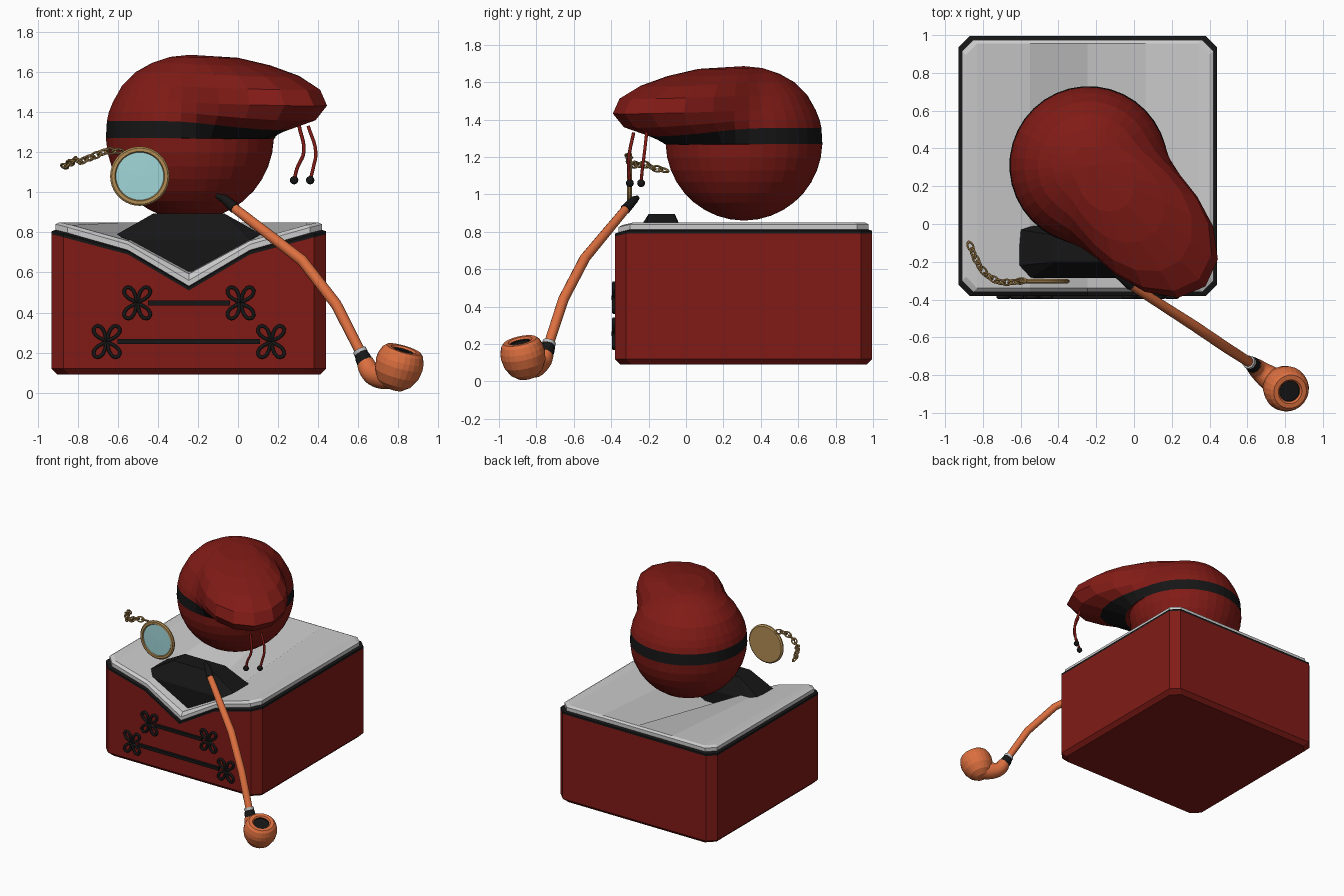
import bpy, bmesh, math
from mathutils import Vector, Quaternion

if "Cube" in bpy.data.objects:
    bpy.data.objects.remove(bpy.data.objects["Cube"])


def material(name, rgb):
    m = bpy.data.materials.new(name)
    m.diffuse_color = (*rgb, 1)
    m.use_nodes = True
    m.node_tree.nodes["Principled BSDF"].inputs["Base Color"].default_value = m.diffuse_color
    return m


RED = material("red", (.22, .011, .008))
BLACK = material("black", (.008, .008, .008))
WOOD = material("orange wood", (.72, .16, .05))
GOLD = material("gold", (.45, .27, .09))
GLASS = material("pale glass", (.36, .68, .70))


def finish(name, bm, mats):
    bmesh.ops.recalc_face_normals(bm, faces=bm.faces)
    me = bpy.data.meshes.new(name)
    bm.to_mesh(me)
    bm.free()
    ob = bpy.data.objects.new(name, me)
    bpy.context.collection.objects.link(ob)
    for m in mats:
        me.materials.append(m)
    return ob


def loft(name, rings, mats=(), cap=None, slots={}):
    """Skin equal-length rings; cap is a list of index tuples or None for one n-gon."""
    bm = bmesh.new()
    vs = [[bm.verts.new(p) for p in r] for r in rings]
    n = len(vs[0])
    for k in range(len(vs) - 1):
        for i in range(n):
            j = (i + 1) % n
            f = bm.faces.new((vs[k][i], vs[k][j], vs[k + 1][j], vs[k + 1][i]))
            f.material_index = slots.get(k, 0)
    for r in (vs[0], vs[-1]):
        for idx in cap or [range(n)]:
            bm.faces.new([r[i] for i in idx])
    return finish(name, bm, mats)


def lathe(name, centre, axis, profile, mats, n=24, slots={}):
    q = Vector(axis).to_track_quat('Z', 'Y')
    rings = [[Vector(centre) + q @ Vector((r * math.cos(2 * math.pi * i / n), r * math.sin(2 * math.pi * i / n), h))
              for i in range(n)] for r, h in profile]
    return loft(name, rings, mats, slots=slots)


def tube(name, paths, depth, mat, radii=None, cyclic=False, smooth=False, res=3):
    cu = bpy.data.curves.new(name, 'CURVE')
    cu.dimensions = '3D'
    cu.bevel_depth, cu.bevel_resolution, cu.use_fill_caps = depth, res, True
    cu.resolution_u = 5
    for path in paths:
        sp = cu.splines.new('BEZIER' if smooth else 'POLY')
        pts = sp.bezier_points if smooth else sp.points
        pts.add(len(path) - 1)
        for i, p in enumerate(path):
            if smooth:
                pts[i].co = p
                pts[i].handle_left_type = pts[i].handle_right_type = 'AUTO'
            else:
                pts[i].co = (*p, 1)
            pts[i].radius = radii[i] if radii else 1
        sp.use_cyclic_u = cyclic
    cu.materials.append(mat)
    ob = bpy.data.objects.new(name, cu)
    bpy.context.collection.objects.link(ob)
    bpy.ops.object.select_all(action='DESELECT')
    ob.select_set(True)
    bpy.context.view_layer.objects.active = ob
    bpy.ops.object.convert(target='MESH')
    return bpy.context.object


# Jacket block: chamfered box whose top dips to a V neckline at the front
X0, X1, Y0, Y1, CH = -.93, .44, -.38, .995, .06
MID = (X0 + X1) / 2


def outline(inset, z, dip=0):
    a, b, c, d = X0 + inset, X1 - inset, Y0 + inset, Y1 - inset
    xs = [a + CH, MID - .305, MID, MID + .305, b - CH]
    front = [(x, c, z - h * dip) for x, h in zip(xs, (.015, .10, .28, .10, .015))]
    back = [(x, d, z) for x in reversed(xs)]
    return front + [(b, c + CH, z), (b, d - CH, z)] + back + [(a, d - CH, z), (a, c + CH, z)]


CAP = [(i, i + 1, 10 - i, 11 - i) for i in range(4)] + [(4, 5, 6, 7), (11, 12, 13, 0)]
loft("jacket", [outline(.03, .09), outline(0, .12), outline(0, .79, 1)], [RED], CAP)
loft("jacket_trim", [outline(0, .79, 1), outline(0, .805, 1), outline(.02, .812, 1)], [BLACK], CAP)
loft("collar_top", [outline(.02, .808, 1), outline(.02, .84, 1), outline(.04, .85, .92)], (), CAP)

# Black shirt piece rising from the neckline
bm = bmesh.new()
for hw, ya, yb, z in ((.175, -.20, -.06, .895), (.36, -.22, -.03, .79), (.30, -.285, .0, .76), (.02, -.285, .0, .59)):
    for s in (-1, 1):
        for y in (ya, yb):
            bm.verts.new((MID + s * hw, y, z))
bmesh.ops.convex_hull(bm, input=bm.verts)
finish("shirt", bm, [BLACK])

# Head with a cap pulled out towards the front right: (radius, z, reach, z at tip, sharpness)
D = math.radians(-46)
R, CZ, N = .42, 1.28, 36
levels = []
for i in range(10):
    t = math.radians(-89 + 9.7 * i)
    levels.append((R * math.cos(t), CZ + R * math.sin(t), R * math.cos(t), CZ + R * math.sin(t), 4))
levels += [(.42, 1.27, .45, 1.265, 6), (.415, 1.355, .64, 1.31, 6), (.405, 1.40, .81, 1.355, 6),
           (.385, 1.45, .89, 1.43, 6), (.34, 1.53, .84, 1.51, 5), (.27, 1.60, .70, 1.575, 4),
           (.19, 1.645, .50, 1.63, 3), (.10, 1.675, .29, 1.67, 2), (.005, 1.685, .01, 1.685, 1)]
rings = []
for r, z, reach, tz, k in levels:
    ring = []
    for i in range(N):
        a = 2 * math.pi * i / N
        w = max(0, math.cos(a)) ** k
        d = r + (reach - r) * w
        ring.append((-.24 + d * math.cos(a + D), .31 + d * math.sin(a + D), z + (tz - z) * w))
    rings.append(ring)
loft("head_and_cap", rings, [RED, BLACK], slots={10: 1})

# Two tassels hanging from the cap tip
for i, path in enumerate(([(.305, -.28, 1.33), (.328, -.305, 1.20), (.295, -.305, 1.12), (.28, -.30, 1.06)],
                          [(.35, -.21, 1.33), (.388, -.225, 1.20), (.375, -.235, 1.12), (.36, -.24, 1.06)])):
    tube(f"tassel_cord_{i}", [path], .009, RED, smooth=True, res=2)
    bpy.ops.mesh.primitive_uv_sphere_add(segments=12, ring_count=8, radius=.021, location=path[-1])
    bpy.context.object.name = f"tassel_bead_{i}"
    bpy.context.object.data.materials.append(BLACK)

# Monocle: gold frame with closed back, glass in front
lathe("monocle_frame", (-.49, -.302, 1.08), (0, -1, 0),
      [(.001, -.012), (.138, -.012), (.148, -.004), (.148, .006), (.14, .013), (.124, .013), (.118, .003), (.001, .003)],
      [GOLD], 40)
lathe("monocle_glass", (-.49, -.302, 1.08), (0, -1, 0), [(.119, .0), (.119, .006), (.001, .008)], [GLASS], 40)

# Chain of alternating links
path = [Vector(p) for p in ((-.60, -.302, 1.205), (-.66, -.31, 1.205), (-.72, -.305, 1.18), (-.78, -.27, 1.155),
                            (-.82, -.22, 1.16), (-.845, -.17, 1.14), (-.865, -.12, 1.13))]
seg = [(b - a).length for a, b in zip(path, path[1:])]
links = 11
for i in range(links):
    s, k = sum(seg) * i / (links - 1), 0
    while k < len(seg) - 1 and s > seg[k]:
        s -= seg[k]
        k += 1
    t = (path[k + 1] - path[k]).normalized()
    bpy.ops.mesh.primitive_torus_add(major_segments=14, minor_segments=6, major_radius=.02, minor_radius=.006)
    ob = bpy.context.object
    ob.name = f"chain_link_{i}"
    ob.location = path[k] + t * s
    ob.scale = (1.35, .9, 1)
    q = t.to_track_quat('X', 'Z') @ Quaternion((1, 0, 0), math.radians(35 + 90 * (i % 2)))
    ob.rotation_euler = q.to_euler()
    ob.data.materials.append(GOLD)

# Pipe: mouthpiece, bent stem, collar, shank and bowl
tube("pipe_mouthpiece", [[(-.105, -.26, .982), (-.07, -.28, .968), (-.015, -.325, .92)]], .028, BLACK, (.45, .8, 1))
tube("pipe_stem", [[(-.03, -.315, .93), (.32, -.54, .66), (.49, -.655, .44), (.615, -.735, .195)]],
     .028, WOOD, (.85, 1, 1, .95))
tube("pipe_ring", [[(.606, -.73, .212), (.614, -.735, .196)]], .036, material("light grey", (.5, .5, .5)))
tube("pipe_collar", [[(.612, -.733, .20), (.622, -.74, .175), (.642, -.757, .135)]], .042, BLACK, (.8, .95, 1.05))
tube("pipe_shank", [[(.635, -.75, .15), (.66, -.772, .105), (.71, -.81, .085), (.79, -.86, .09)]],
     .05, WOOD, (.9, 1.05, 1.3, 1.5), smooth=True)
lathe("pipe_bowl", (.80, -.868, .125), (.27, -.20, .94),
      [(.001, -.117), (.05, -.108), (.088, -.078), (.113, -.03), (.121, .02), (.117, .05), (.105, .083),
       (.09, .098), (.065, .098), (.056, .088), (.052, .03), (.001, .03)], [WOOD, BLACK], 24, {9: 1, 10: 1})
lathe("pipe_bowl_hole", (.80, -.868, .125), (.27, -.20, .94), [(.055, .032), (.055, .08), (.001, .08)], [BLACK], 24)

# Braided fastenings: a bar with a four-loop knot at each end
for row, (z, bar, knot) in enumerate(((.448, .205, .258), (.255, .355, .41))):
    bpy.ops.mesh.primitive_cube_add(size=1, location=(MID, -.388, z))
    ob = bpy.context.object
    ob.name = f"fastening_bar_{row}"
    ob.scale = (2 * bar, .02, .024)
    ob.data.materials.append(BLACK)
    for s in (-1, 1):
        loops = []
        for ang in (52, 128, 232, 308):
            ca, sa = math.cos(math.radians(ang)), math.sin(math.radians(ang))
            loop = []
            for i in range(14):
                t = 2 * math.pi * i / 14
                u, v = .006 + .088 * (1 - math.cos(t)) / 2, .03 * math.sin(t) * math.sin(t / 2)
                loop.append((MID + s * knot + u * ca - v * sa, -.386, z + u * sa + v * ca))
            loops.append(loop)
        tube(f"fastening_knot_{row}_{'left' if s < 0 else 'right'}", loops, .01, BLACK, cyclic=True, res=1)
